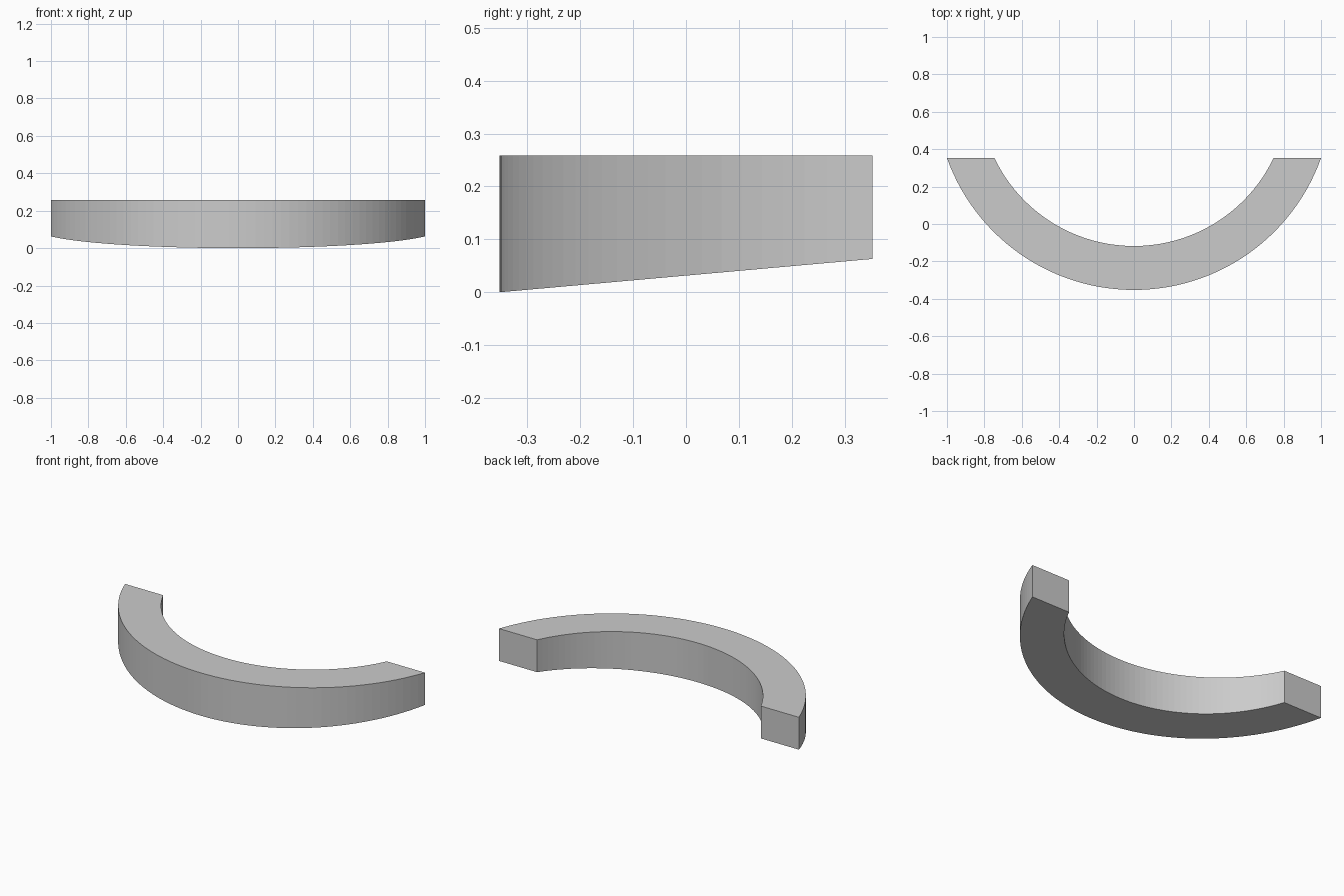
import bpy, bmesh, math

cube = bpy.data.objects.get("Cube")
if cube:
    bpy.data.objects.remove(cube, do_unlink=True)

# Overall measurements
BACK_Y = 0.3525
FRONT_Y = -BACK_Y
TOP_Z = 0.258
BACK_RISE = 0.063
OUTER_R, INNER_R = 1.0617, 0.827
CENTRE_Y = FRONT_Y + OUTER_R
SEGMENTS = 56

grey = bpy.data.materials.new("plain_grey")
grey.use_nodes = True
colour = (0.6, 0.6, 0.6, 1)
grey.diffuse_color = colour
grey.node_tree.nodes["Principled BSDF"].inputs["Base Color"].default_value = colour


def arc(radius):
    """Points of an arc that bulges to the front and ends on the back line."""
    half = math.acos((CENTRE_Y - BACK_Y) / radius)
    angles = [half * (2 * i / SEGMENTS - 1) for i in range(SEGMENTS + 1)]
    return [(radius * math.sin(a), CENTRE_Y - radius * math.cos(a)) for a in angles]


def underside(y):
    """Height of the sloping underside."""
    return BACK_RISE * (y - FRONT_Y) / (BACK_Y - FRONT_Y)


# Curved band: one four-cornered section per step, bridged along the arc
bm = bmesh.new()
sections = []
for (ox, oy), (ix, iy) in zip(arc(OUTER_R), arc(INNER_R)):
    corners = [(ox, oy, underside(oy)), (ix, iy, underside(iy)),
               (ix, iy, TOP_Z), (ox, oy, TOP_Z)]
    sections.append([bm.verts.new(c) for c in corners])
for a, b in zip(sections, sections[1:]):
    for k in range(4):
        n = (k + 1) % 4
        bm.faces.new((a[k], a[n], b[n], b[k]))

# Flat ends on the back line
bm.faces.new(sections[0])
bm.faces.new(sections[-1])
bmesh.ops.recalc_face_normals(bm, faces=bm.faces)

mesh = bpy.data.meshes.new("curved_band")
bm.to_mesh(mesh)
bm.free()
mesh.materials.append(grey)
band = bpy.data.objects.new("curved_band", mesh)
bpy.context.collection.objects.link(band)
